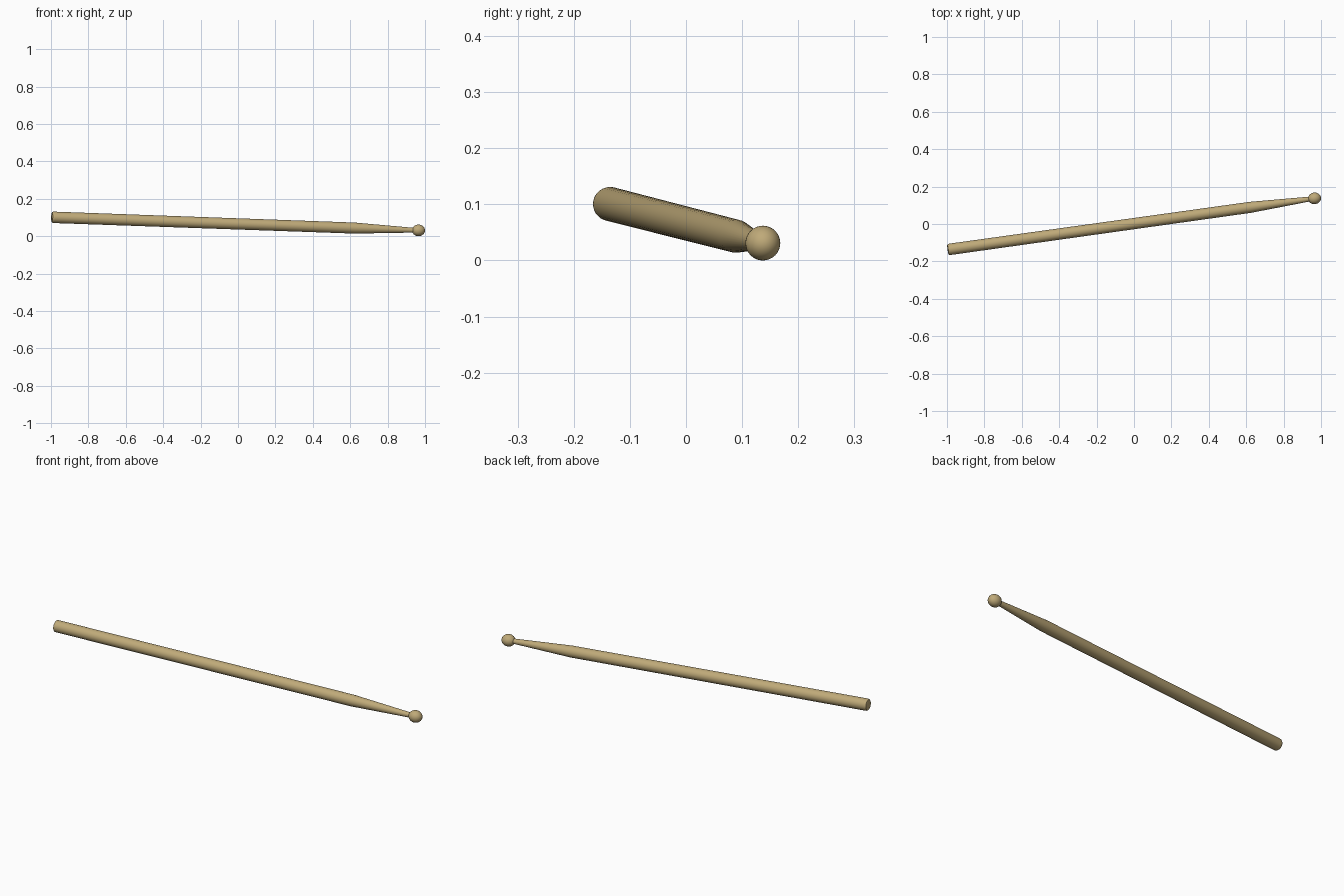
import bpy, bmesh, math
from mathutils import Vector, Matrix

if "Cube" in bpy.data.objects:
    bpy.data.objects.remove(bpy.data.objects["Cube"])

SIDES = 32
butt = Vector((-0.996, -0.137, 0.101))
tip = Vector((0.965, 0.137, 0.031))
axis = tip - butt
length = axis.length
rot = axis.to_track_quat('Z', 'Y').to_matrix().to_4x4()

wood = bpy.data.materials.new("wood")
wood.diffuse_color = (0.52, 0.40, 0.19, 1)
wood.use_nodes = True
wood.node_tree.nodes["Principled BSDF"].inputs["Base Color"].default_value = wood.diffuse_color


def finish(name, bm):
    mesh = bpy.data.meshes.new(name)
    bmesh.ops.recalc_face_normals(bm, faces=bm.faces)
    bm.to_mesh(mesh)
    bm.free()
    obj = bpy.data.objects.new(name, mesh)
    bpy.context.collection.objects.link(obj)
    mesh.materials.append(wood)
    bpy.ops.object.select_all(action='DESELECT')
    obj.select_set(True)
    bpy.context.view_layer.objects.active = obj
    bpy.ops.object.shade_smooth_by_angle(angle=math.radians(35))
    return obj


def lathe(name, profile):
    # rings of (radius, height), capped at both ends
    bm = bmesh.new()
    rings = []
    for r, h in profile:
        rings.append([bm.verts.new((r * math.cos(2 * math.pi * i / SIDES),
                                    r * math.sin(2 * math.pi * i / SIDES), h))
                      for i in range(SIDES)])
    for a, b in zip(rings, rings[1:]):
        for i in range(SIDES):
            j = (i + 1) % SIDES
            bm.faces.new((a[i], a[j], b[j], b[i]))
    bm.faces.new(rings[0])
    bm.faces.new(rings[-1])
    return finish(name, bm)


# Shaft with rounded butt, straight body, and tapered neck
shaft = lathe("stick_shaft", [(0.022, 0.0), (0.027, 0.002), (0.030, 0.007),
                              (0.0305, 0.014), (0.0295, 1.635), (0.0125, length - 0.02)])
shaft.matrix_world = Matrix.Translation(butt) @ rot

# Slightly elongated bead at the tip
bm = bmesh.new()
bmesh.ops.create_uvsphere(bm, u_segments=SIDES, v_segments=16, radius=0.031)
bmesh.ops.scale(bm, vec=(1, 1, 1.13), verts=bm.verts)
bead = finish("stick_tip", bm)
bead.matrix_world = Matrix.Translation(tip) @ rot
